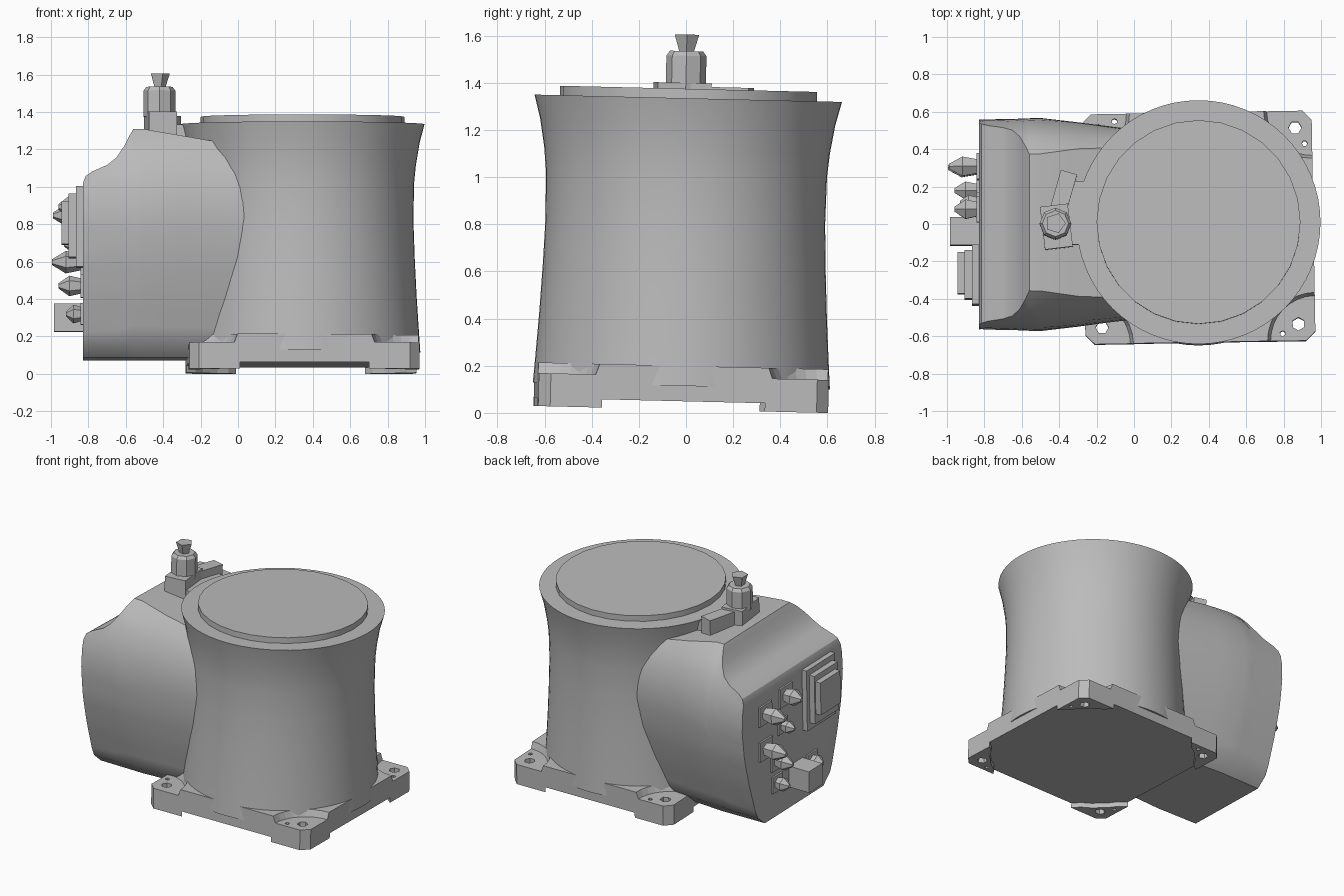
import bpy, bmesh, math
from mathutils import Matrix, Vector

cube = bpy.data.objects.get("Cube")
if cube:
    bpy.data.objects.remove(cube)

grey = bpy.data.materials.new("plain grey")
grey.use_nodes = True
grey.diffuse_color = (0.5, 0.5, 0.5, 1)
grey.node_tree.nodes["Principled BSDF"].inputs["Base Color"].default_value = (0.5, 0.5, 0.5, 1)

# The whole unit leans slightly backwards
LEAN = Matrix.Translation((0, -0.022, 0.0145)) @ Matrix.Rotation(-0.024, 4, 'X')
AXIS = 0.345   # x of the column axis


def finish(name, bm, smooth=False, place=Matrix()):
    bmesh.ops.recalc_face_normals(bm, faces=bm.faces)
    bm.transform(LEAN @ place)
    mesh = bpy.data.meshes.new(name)
    bm.to_mesh(mesh)
    bm.free()
    mesh.materials.append(grey)
    ob = bpy.data.objects.new(name, mesh)
    bpy.context.collection.objects.link(ob)
    if smooth:
        bpy.ops.object.select_all(action='DESELECT')
        ob.select_set(True)
        bpy.context.view_layer.objects.active = ob
        bpy.ops.object.shade_smooth_by_angle(angle=math.radians(32))
    return ob


def loft(name, rings, smooth=False, place=Matrix()):
    """Skin a list of equal-length closed rings and cap both ends."""
    bm = bmesh.new()
    rows = [[bm.verts.new(p) for p in ring] for ring in rings]
    n = len(rows[0])
    for a, b in zip(rows, rows[1:]):
        for i in range(n):
            j = (i + 1) % n
            bm.faces.new((a[i], a[j], b[j], b[i]))
    bm.faces.new(rows[0])
    bm.faces.new(rows[-1])
    return finish(name, bm, smooth, place)


def lathe(name, profile, sides, smooth=False, place=Matrix()):
    step = math.tau / sides
    return loft(name, [[(r * math.cos(i * step), r * math.sin(i * step), z)
                        for i in range(sides)] for r, z in profile], smooth, place)


def prism(name, outline, z0, z1, place=Matrix()):
    return loft(name, [[(x, y, z) for x, y in outline] for z in (z0, z1)], place=place)


def box(name, x, y, z, place=Matrix()):
    return prism(name, [(x[0], y[0]), (x[1], y[0]), (x[1], y[1]), (x[0], y[1])], *z, place)


def cut(target, cutter):
    cutter.hide_render = True
    cutter.hide_viewport = True
    mod = target.modifiers.new(cutter.name, 'BOOLEAN')
    mod.operation = 'DIFFERENCE'
    mod.solver = 'EXACT'
    mod.object = cutter


def lerp(table, t):
    for (a, va), (b, vb) in zip(table, table[1:]):
        if t <= b:
            return va + (vb - va) * max(0, t - a) / (b - a)
    return table[-1][1]


# Waisted column with a flat lid
centre = Matrix.Translation((AXIS, 0, 0))
lathe("column", [(0.63, 0.1), (0.623, 0.2), (0.61, 0.4), (0.6, 0.6), (0.593, 0.8),
                 (0.596, 1.0), (0.606, 1.1), (0.626, 1.22), (0.652, 1.32)], 64, True, centre)
lathe("lid", [(0.545, 1.3), (0.545, 1.36)], 28, True, centre)

# Square base plate with chamfered corners, corner pockets, bolt holes and feet
turn = centre @ Matrix.Rotation(math.radians(1), 4, 'Z')
H, C = 0.615, 0.05
plate_outline = []
for sx, sy in ((1, 1), (-1, 1), (-1, -1), (1, -1)):
    pair = [(sx * H, sy * (H - C)), (sx * (H - C), sy * H)]
    plate_outline += pair if sx == sy else pair[::-1]
plate = prism("base_plate", plate_outline, 0.035, 0.185, turn)

for k in range(4):
    corner = turn @ Matrix.Rotation(k * math.pi / 2, 4, 'Z')
    at = corner @ Matrix.Translation((H, H, 0))
    hole_at = corner @ Matrix.Translation((0.525, 0.525, 0))
    pin_at = corner @ Matrix.Translation((0.575, 0.44, 0))
    foot = prism("foot", [(0, -C), (-C, 0), (-0.27, 0), (-0.23, -0.05),
                          (-0.17, -0.09), (-0.09, -0.17), (-0.05, -0.23), (0, -0.27)],
                 0, 0.04, at)
    cut(plate, lathe("pocket_cutter", [(0.24, 0.14), (0.28, 0.25)], 32, place=at))
    for spot, r in ((hole_at, 0.035), (pin_at, 0.015)):
        hole = lathe("hole_cutter", [(r, -0.1), (r, 0.3)], 6, place=spot)
        cut(plate, hole)
        cut(foot, hole)

# Connector housing: one side curve, clipped by a scooped top line
TOP = [(-0.83, 0.99), (-0.815, 1.03), (-0.78, 1.055), (-0.7, 1.09), (-0.65, 1.13),
       (-0.61, 1.19), (-0.58, 1.25), (-0.56, 1.285), (-0.5, 1.285), (-0.3, 1.25), (0.1, 1.18)]
HALF = [(0.065, 0.33), (0.14, 0.42), (0.4, 0.5), (0.6, 0.548), (0.8, 0.57), (0.93, 0.563),
        (1.03, 0.54), (1.13, 0.5), (1.21, 0.45), (1.26, 0.4), (1.29, 0.36)]
WIDTH = [(-0.83, 0.985), (-0.5, 1.0), (-0.03, 0.91), (0.1, 0.87)]
LEVELS = [0, 0.07] + [0.07 + 0.93 * i / 14 for i in range(1, 15)]
rings = []
for x, top in TOP:
    side = []
    for t in LEVELS:
        z = 0.065 + t * (top - 0.065)
        side.append((x, lerp(HALF, z) * lerp(WIDTH, x), z))
    rings.append(side + [(x, -y, z) for x, y, z in reversed(side)])
loft("connector_housing", rings, True)

# Large rectangular socket and square plug on the connector face
box("socket_plate", (-0.865, -0.82), (-0.43, -0.11), (0.55, 0.98))
box("socket_step", (-0.905, -0.82), (-0.4, -0.14), (0.6, 0.94))
box("socket_block", (-0.945, -0.82), (-0.37, -0.15), (0.67, 0.9))
box("square_plug", (-0.985, -0.82), (-0.1, 0.05), (0.21, 0.36))

# Faceted round plugs: y, z, radius, length
PLUGS = [(0.31, 0.84, 0.06, 0.16), (0.08, 0.88, 0.06, 0.13), (0.12, 0.68, 0.045, 0.1),
         (0.31, 0.59, 0.06, 0.165), (0.19, 0.46, 0.055, 0.13), (0.19, 0.3, 0.05, 0.1),
         (-0.2, 0.3, 0.05, 0.09)]
for y, z, r, length in PLUGS:
    place = Matrix.Translation((-0.83, y, z)) @ Matrix.Rotation(-math.pi / 2, 4, 'Y')
    f = r * 1.15
    box("plug_flange", (-f, f), (-f, f), (-0.01, 0.012), place)
    lathe("round_plug", [(r * 0.7, 0), (r, length * 0.55), (r * 0.75, length * 0.7),
                         (r * 0.25, length)], 6, place=place)

# Bracket on the housing shoulder with a faceted post and flared knob
box("rim_tab", (-0.37, -0.2), (-0.12, 0.22), (1.15, 1.315))
bracket = Matrix.Translation((-0.415, -0.025, 0)) @ Matrix.Rotation(0.12, 4, 'Z')
box("bracket_block", (-0.075, 0.075), (-0.115, 0.115), (1.2, 1.385), bracket)
arm = Matrix.Translation((-0.375, 0.17, 0)) @ Matrix.Rotation(-0.28, 4, 'Z')
box("bracket_arm", (-0.045, 0.045), (-0.1, 0.1), (1.2, 1.37), arm)
post = Matrix.Translation((-0.42, -0.012, 0))
lathe("post", [(0.085, 1.36), (0.085, 1.5), (0.07, 1.52)], 8, place=post)
lathe("knob", [(0.03, 1.51), (0.055, 1.59)], 5, place=post)
